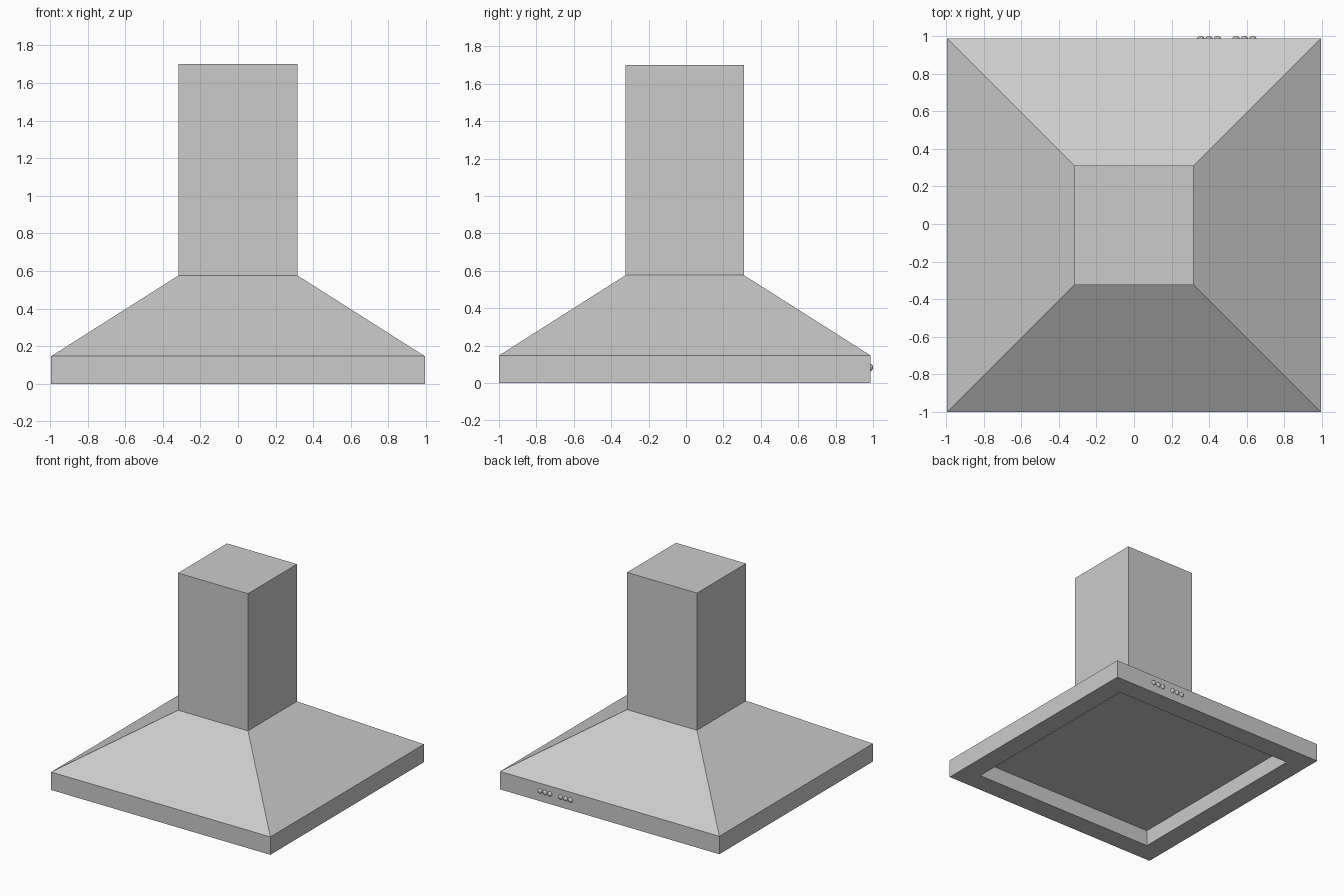
import bpy, bmesh
from math import radians

if "Cube" in bpy.data.objects:
    bpy.data.objects.remove(bpy.data.objects["Cube"])

CY = -0.0065      # the body sits slightly forward, the knobs reach y = 1
HALF = 0.9935     # half width of the hood
NECK = 0.317      # half width of the chimney
OPEN = 0.828      # half width of the underside opening


def square_loft(name, rings, cap_start=False, cap_end=False):
    """Join square rings (half width, z) with flat walls."""
    bm = bmesh.new()
    loops = [[bm.verts.new((sx * h, CY + sy * h, z))
              for sx, sy in ((-1, -1), (1, -1), (1, 1), (-1, 1))]
             for h, z in rings]
    for a, b in zip(loops, loops[1:]):
        for i in range(4):
            j = (i + 1) % 4
            bm.faces.new((a[i], a[j], b[j], b[i]))
    if cap_start:
        bm.faces.new(loops[0])
    if cap_end:
        bm.faces.new(loops[-1])
    bmesh.ops.recalc_face_normals(bm, faces=bm.faces)
    mesh = bpy.data.meshes.new(name)
    bm.to_mesh(mesh)
    bm.free()
    obj = bpy.data.objects.new(name, mesh)
    bpy.context.collection.objects.link(obj)
    return obj


# Chimney, with the sloped canopy, rim and recessed filter panel below it
square_loft("hood_body",
            [(OPEN, 0.13), (OPEN, 0), (HALF, 0), (HALF, 0.147),
             (NECK, 0.576), (NECK, 1.70)],
            cap_start=True, cap_end=True)

# Two groups of three domed control knobs on the back face of the rim
for group, start in enumerate((0.355, 0.542)):
    for i in range(3):
        bpy.ops.mesh.primitive_uv_sphere_add(
            segments=20, ring_count=10, radius=1,
            location=(start + 0.045 * i, CY + HALF, 0.083),
            rotation=(radians(90), 0, 0))
        knob = bpy.context.object
        knob.name = f"control_knob_{group * 3 + i + 1}"
        knob.scale = (0.019, 0.019, 0.013)
        bpy.ops.object.shade_smooth_by_angle()
